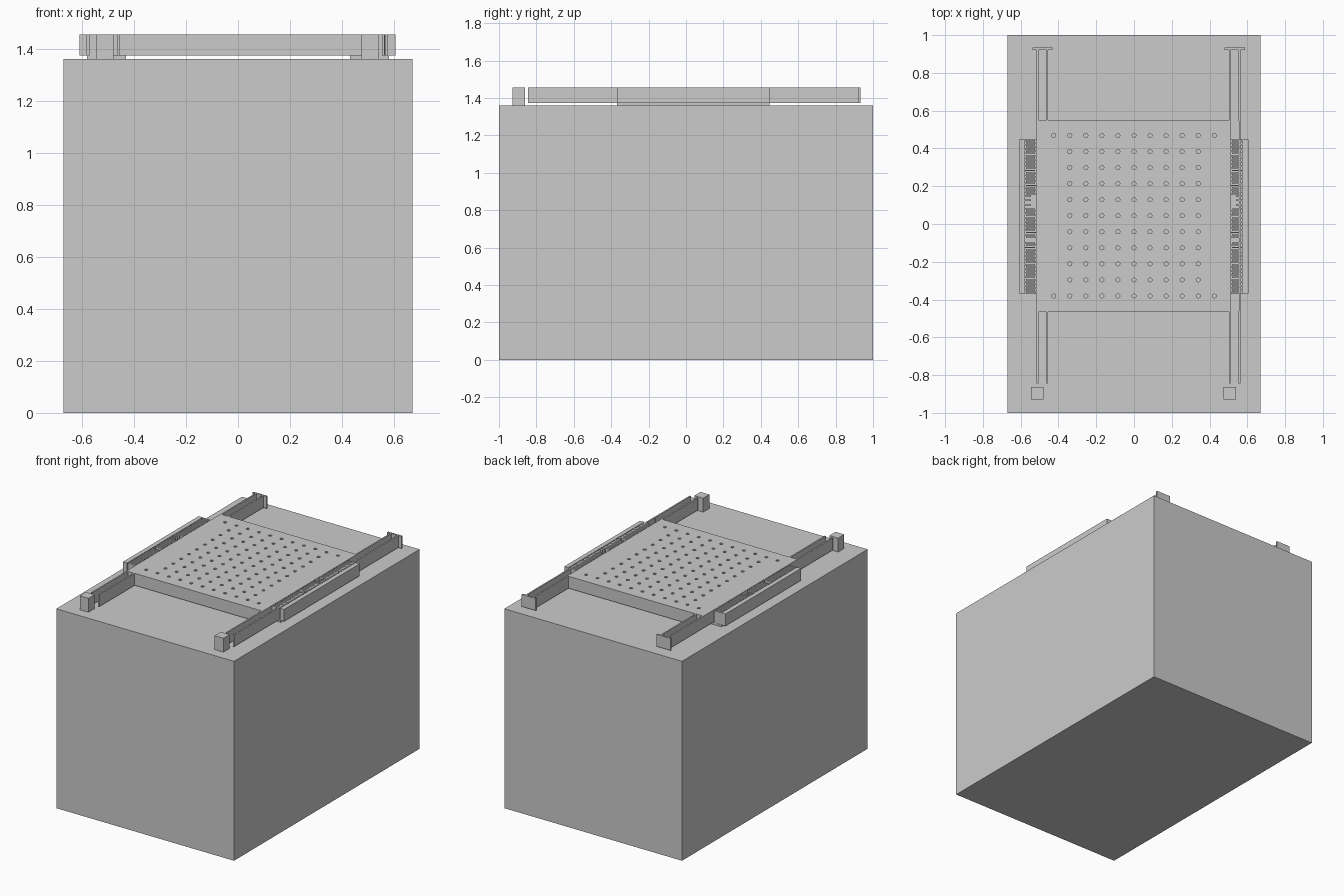
import bpy, bmesh
from mathutils import Matrix

cube = bpy.data.objects.get("Cube")
if cube:
    bpy.data.objects.remove(cube, do_unlink=True)

grey = bpy.data.materials.new("plain grey")
grey.use_nodes = True
COLOUR = (0.6, 0.6, 0.6, 1)
grey.diffuse_color = COLOUR
grey.node_tree.nodes["Principled BSDF"].inputs["Base Color"].default_value = COLOUR

BASE, LOW, TOP = 1.36, 1.373, 1.455


def boxes(name, spans):
    """One object from boxes given as (x0, x1, y0, y1, z0, z1)."""
    bm = bmesh.new()
    for x0, x1, y0, y1, z0, z1 in spans:
        place = Matrix.Translation(((x0 + x1) / 2, (y0 + y1) / 2, (z0 + z1) / 2))
        size = Matrix.Diagonal((x1 - x0, y1 - y0, z1 - z0, 1))
        bmesh.ops.create_cube(bm, size=1, matrix=place @ size)
    return finish(name, bm)


def finish(name, bm):
    mesh = bpy.data.meshes.new(name)
    bm.to_mesh(mesh)
    bm.free()
    mesh.materials.append(grey)
    obj = bpy.data.objects.new(name, mesh)
    bpy.context.collection.objects.link(obj)
    return obj


# Block
boxes("substrate_block", [(-0.67, 0.67, -1, 1, 0, BASE)])

# Suspended plate with rows of etch holes
plate = boxes("perforated_plate", [(-0.516, 0.511, -0.465, 0.55, LOW, TOP)])
bm = bmesh.new()
for row in range(11):
    reach = 5 if row in (0, 10) else 4
    for col in range(-reach, reach + 1):
        bmesh.ops.create_cone(
            bm, cap_ends=True, segments=8, radius1=0.011, radius2=0.011, depth=0.3,
            matrix=Matrix.Translation((col * 0.085, -0.381 + row * 0.085, 1.41)))
cutter = finish("hole_cutter", bm)
cutter.hide_render = True
cutter.hide_viewport = True
cut = plate.modifiers.new("holes", "BOOLEAN")
cut.operation = "DIFFERENCE"
cut.solver = "EXACT"
cut.object = cutter

# Spring beams, end bars and corner posts
for side, x in (("right", -0.511), ("left", 0.507)):
    boxes(side + "_spring_beams",
          [(x + dx - 0.005, x + dx + 0.005, y0, y1, LOW, TOP)
           for dx in (0, 0.052) for y0, y1 in ((-0.845, -0.46), (0.545, 0.925))])
    boxes(side + "_end_bar", [(x - 0.027, x + 0.08, 0.922, 0.934, LOW, TOP)])
    boxes(side + "_corner_post", [(x - 0.033, x + 0.033, -0.928, -0.862, BASE, TOP)])
# Outer left beam carries on past the comb
boxes("left_outer_beam", [(0.555, 0.565, -0.46, 0.545, LOW, TOP)])


# Interleaved combs between the plate and the fixed rails
COUNT, PITCH, HALF = 36, 0.815 / 36, 0.0038
for side, s, edge, rail, outer in (("right", -1, 0.516, 0.58, 0.61),
                                   ("left", 1, 0.511, 0.575, 0.605)):
    def span(a, b, y0, y1, z0=LOW):
        return (min(s * a, s * b), max(s * a, s * b), y0, y1, z0, TOP)

    boxes(side + "_rail", [span(rail, outer, -0.368, 0.447)])
    x0, x1 = sorted((s * 0.43, s * 0.58))
    boxes(side + "_rail_pad", [(x0, x1, -0.368, 0.447, BASE, LOW)])
    moving, fixed = [], []
    for i in range(COUNT):
        y = -0.362 + i * PITCH
        notch = 0.085 < y < 0.155
        slot = -0.105 < y < -0.085
        if not notch and not slot:
            moving.append(span(edge - 0.002, rail - 0.008, y - HALF, y + HALF))
        y += PITCH / 2
        if not slot:
            start = rail - 0.035 if notch else edge + 0.008
            fixed.append(span(start, rail + 0.002, y - HALF, y + HALF))
    boxes(side + "_moving_fingers", moving)
    boxes(side + "_fixed_fingers", fixed)
